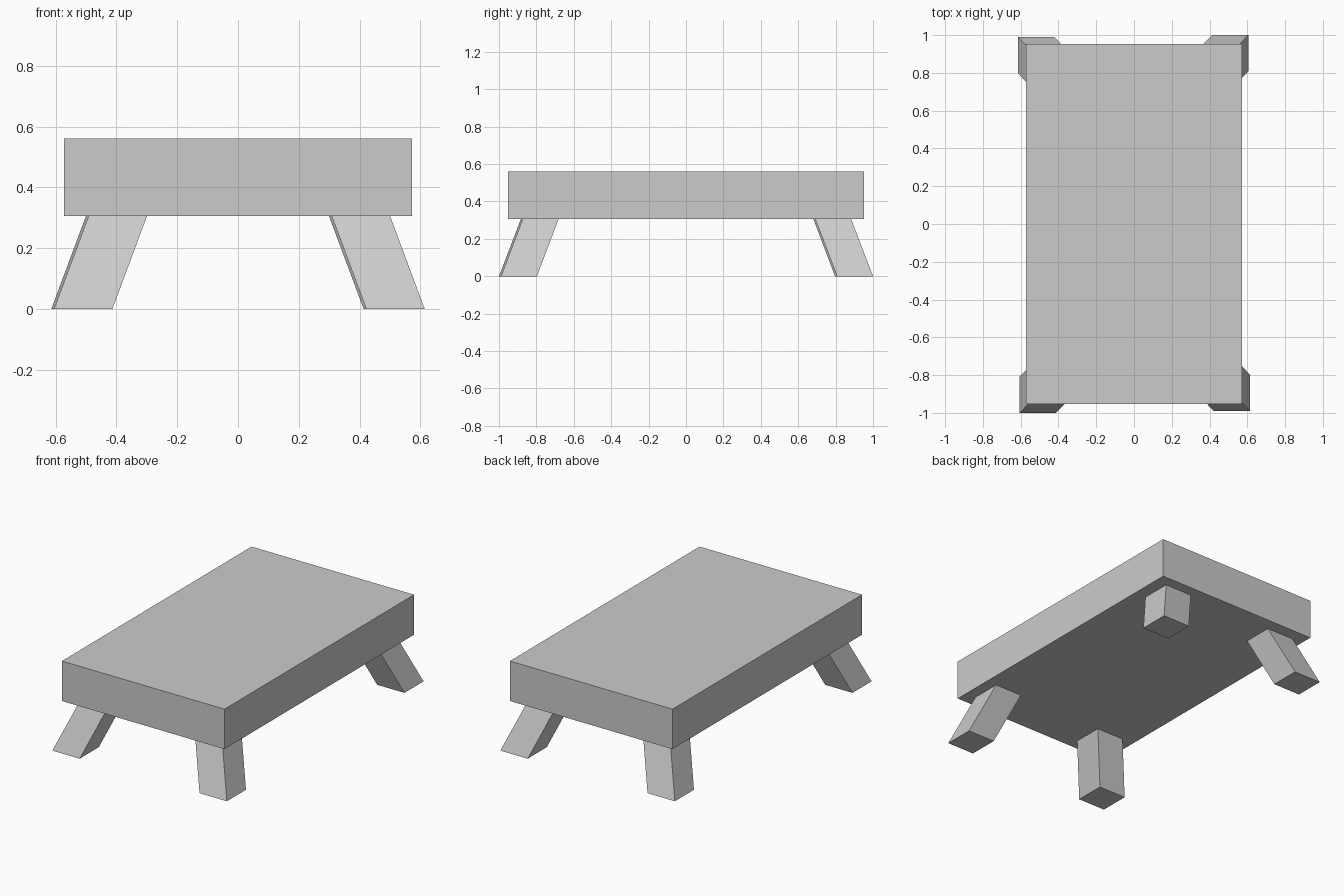
import bpy
import bmesh
from mathutils import Vector

cube = bpy.data.objects.get("Cube")
if cube:
    bpy.data.objects.remove(cube, do_unlink=True)

grey = bpy.data.materials.new("light_grey")
grey.use_nodes = True
colour = (0.6, 0.6, 0.6, 1)
grey.diffuse_color = colour
grey.node_tree.nodes["Principled BSDF"].inputs["Base Color"].default_value = colour

SLAB_BOTTOM, SLAB_TOP = 0.306, 0.56
LEG = 0.192


def leaning_box(name, low, high, size):
    """Box whose top centre is shifted sideways from its bottom centre."""
    bm = bmesh.new()
    bmesh.ops.create_cube(bm, size=1)
    for v in bm.verts:
        centre = Vector(high if v.co.z > 0 else low)
        v.co = centre + Vector((v.co.x * size[0], v.co.y * size[1], 0))
    mesh = bpy.data.meshes.new(name)
    bm.to_mesh(mesh)
    bm.free()
    mesh.materials.append(grey)
    obj = bpy.data.objects.new(name, mesh)
    bpy.context.collection.objects.link(obj)
    return obj


# Table top
leaning_box("table_top", (0, 0, SLAB_BOTTOM), (0, 0, SLAB_TOP), (1.143, 1.904))

# Splayed legs, diagonal pairs matching by a half turn
for names, foot, top in (
    (("back_left_leg", "front_right_leg"), (0.509, 0.904), (0.395, 0.787)),
    (("front_left_leg", "back_right_leg"), (0.518, -0.893), (0.404, -0.777)),
):
    for name, s in zip(names, (1, -1)):
        leaning_box(name, (s * foot[0], s * foot[1], 0),
                    (s * top[0], s * top[1], SLAB_BOTTOM), (LEG, LEG))
